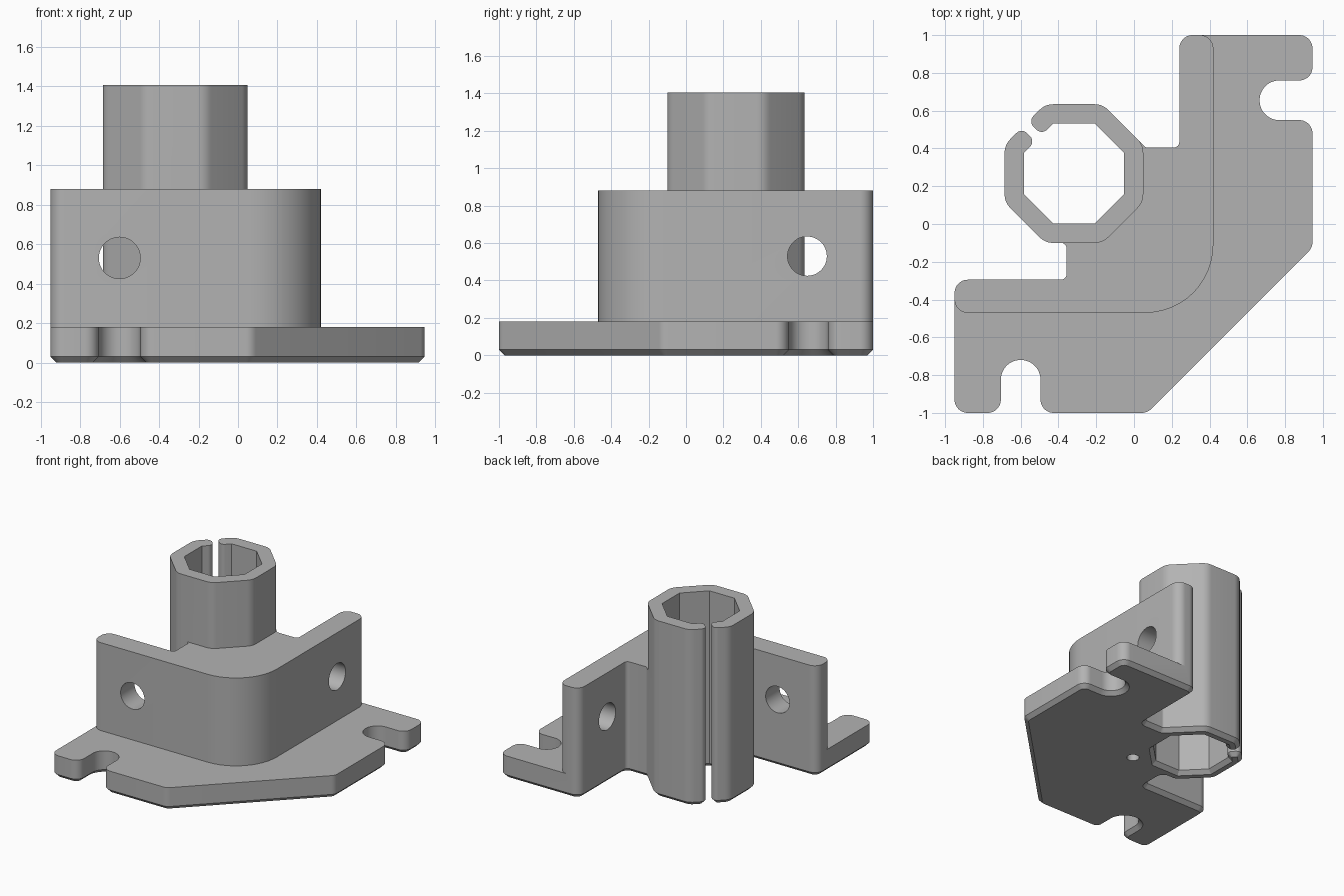
import bpy, bmesh, math
from mathutils import Vector

cube = bpy.data.objects.get("Cube")
if cube:
    bpy.data.objects.remove(cube, do_unlink=True)

grey = bpy.data.materials.new("plain grey")
grey.use_nodes = True
COLOUR = (0.45, 0.45, 0.45, 1)
grey.diffuse_color = COLOUR
grey.node_tree.nodes["Principled BSDF"].inputs["Base Color"].default_value = COLOUR


def fillet(corners):
    """Round each (x, y, radius) corner of a closed outline."""
    out = []
    for i, (x, y, r) in enumerate(corners):
        p = Vector((x, y))
        a = (Vector(corners[i - 1][:2]) - p).normalized()
        b = (Vector(corners[(i + 1) % len(corners)][:2]) - p).normalized()
        if r == 0:
            out.append(p)
            continue
        half = a.angle(b) / 2
        centre = p + (a + b).normalized() * (r / math.sin(half))
        start = p + a * (r / math.tan(half)) - centre
        end = p + b * (r / math.tan(half)) - centre
        turn = math.atan2(start.cross(end), start.dot(end))
        steps = max(3, round(abs(turn) / math.radians(7.5)))
        for k in range(steps + 1):
            t = turn * k / steps
            c, s = math.cos(t), math.sin(t)
            out.append(centre + Vector((c * start.x - s * start.y, s * start.x + c * start.y)))
    return out


def inset(outline, d):
    """Move a counter-clockwise outline inwards by d."""
    out = []
    for i, p in enumerate(outline):
        a = (p - outline[i - 1]).normalized()
        b = (outline[(i + 1) % len(outline)] - p).normalized()
        na, nb = Vector((-a.y, a.x)), Vector((-b.y, b.x))
        out.append(p + (na + nb) * (d / (1 + na.dot(nb))))
    return out


def prism(name, corners, bottom, top, chamfer=0):
    outline = fillet(corners)
    layers = [(outline, bottom + chamfer), (outline, top)]
    if chamfer:
        layers.insert(0, (inset(outline, chamfer), bottom))
    bm = bmesh.new()
    rings = [[bm.verts.new((p.x, p.y, z)) for p in pts] for pts, z in layers]
    n = len(outline)
    for lo, hi in zip(rings, rings[1:]):
        for i in range(n):
            j = (i + 1) % n
            bm.faces.new((lo[i], lo[j], hi[j], hi[i]))
    bm.faces.new(rings[0][::-1])
    bm.faces.new(rings[-1])
    mesh = bpy.data.meshes.new(name)
    bm.to_mesh(mesh)
    bm.free()
    mesh.materials.append(grey)
    obj = bpy.data.objects.new(name, mesh)
    bpy.context.collection.objects.link(obj)
    return obj


def cutter(name, location, radius, depth, rotation=(0, 0, 0)):
    bpy.ops.mesh.primitive_cylinder_add(vertices=48, radius=radius, depth=depth,
                                        location=location, rotation=rotation)
    obj = bpy.context.object
    obj.name = name
    obj.hide_render = True
    obj.data.materials.append(grey)
    return obj


def combine(target, other, operation):
    bpy.context.view_layer.objects.active = target
    mod = target.modifiers.new(operation.lower(), 'BOOLEAN')
    mod.operation, mod.solver, mod.object = operation, 'EXACT', other
    bpy.ops.object.modifier_apply(modifier=mod.name)
    bpy.data.objects.remove(other, do_unlink=True)


# Split octagonal socket: measurements
CX, CY = -0.318, 0.267
OUTER, INNER, SLIT, LIP = 0.367, 0.265, 0.024, 0.04
T = math.tan(math.pi / 8)


def octagon(apothem, r):
    """Corners counter-clockwise, starting at the right end of the rear flat."""
    radius = apothem / math.cos(math.pi / 8)
    angles = [math.pi * (3 + 2 * i) / 8 for i in range(8)]
    return [(CX + radius * math.cos(a), CY + radius * math.sin(a), r) for a in angles]


def lip(distance, side):
    """Slit corner on the rear right-hand diagonal face."""
    h = math.sqrt(0.5)
    return (CX + h * (side * SLIT - distance), CY + h * (side * SLIT + distance), LIP)


outer, inner = octagon(OUTER, 0.1), octagon(INNER, 0)
slit_and_bore = [lip(OUTER, 1), lip(INNER, 1), *inner[1::-1], *inner[:1:-1],
                 lip(INNER, -1), lip(OUTER, -1)]
tube_outline = outer[:2] + slit_and_bore + outer[2:]

# Rear edge shared by plate and wall: arm end, web, socket, web, arm end
web_y, web_x = 0.405, -0.357
join_x = outer[0][0] + outer[0][1] - web_y
rear_edge = [(0.24, 1, 0.07), (0.24, web_y, 0.03), (join_x, web_y, 0.02),
             *outer[:2], *slit_and_bore, *outer[2:5],
             (web_x, CY - OUTER, 0.03), (web_x, -0.295, 0.03), (-0.95, -0.295, 0.07)]

# Mounting plate with two open bolt slots and a clipped corner
plate_front = [(-0.95, -1, 0.07), (-0.705, -1, 0.07), (-0.705, -0.72, 0.104),
               (-0.495, -0.72, 0.104), (-0.495, -1, 0.07), (0.07, -1, 0.07),
               (0.945, -0.125, 0.07), (0.945, 0.55, 0.07), (0.665, 0.55, 0.104),
               (0.665, 0.76, 0.104), (0.945, 0.76, 0.07), (0.945, 1, 0.07)]
bracket = prism("corner_bracket", plate_front + rear_edge, 0, 0.18, 0.03)

# Upright corner wall
wall_front = [(-0.95, -0.47, 0.07), (0.42, -0.47, 0.36), (0.42, 1, 0.07)]
wall = prism("corner_wall", wall_front + rear_edge, 0.18, 0.88)
tube = prism("split_socket", tube_outline, 0.88, 1.405)
combine(bracket, wall, 'UNION')
combine(bracket, tube, 'UNION')

# Bolt holes through both arms, and a small blind hole underneath
quarter = math.pi / 2
for hole in (cutter("front_hole", (-0.6, -0.4, 0.53), 0.105, 0.4, (quarter, 0, 0)),
             cutter("side_hole", (0.33, 0.648, 0.53), 0.105, 0.4, (0, quarter, 0)),
             cutter("blind_hole", (-0.018, -0.034, 0.2), 0.045, 0.8)):
    combine(bracket, hole, 'DIFFERENCE')

bpy.ops.object.select_all(action='DESELECT')
bracket.select_set(True)
bpy.context.view_layer.objects.active = bracket
bpy.ops.object.shade_smooth_by_angle(angle=math.radians(25))
